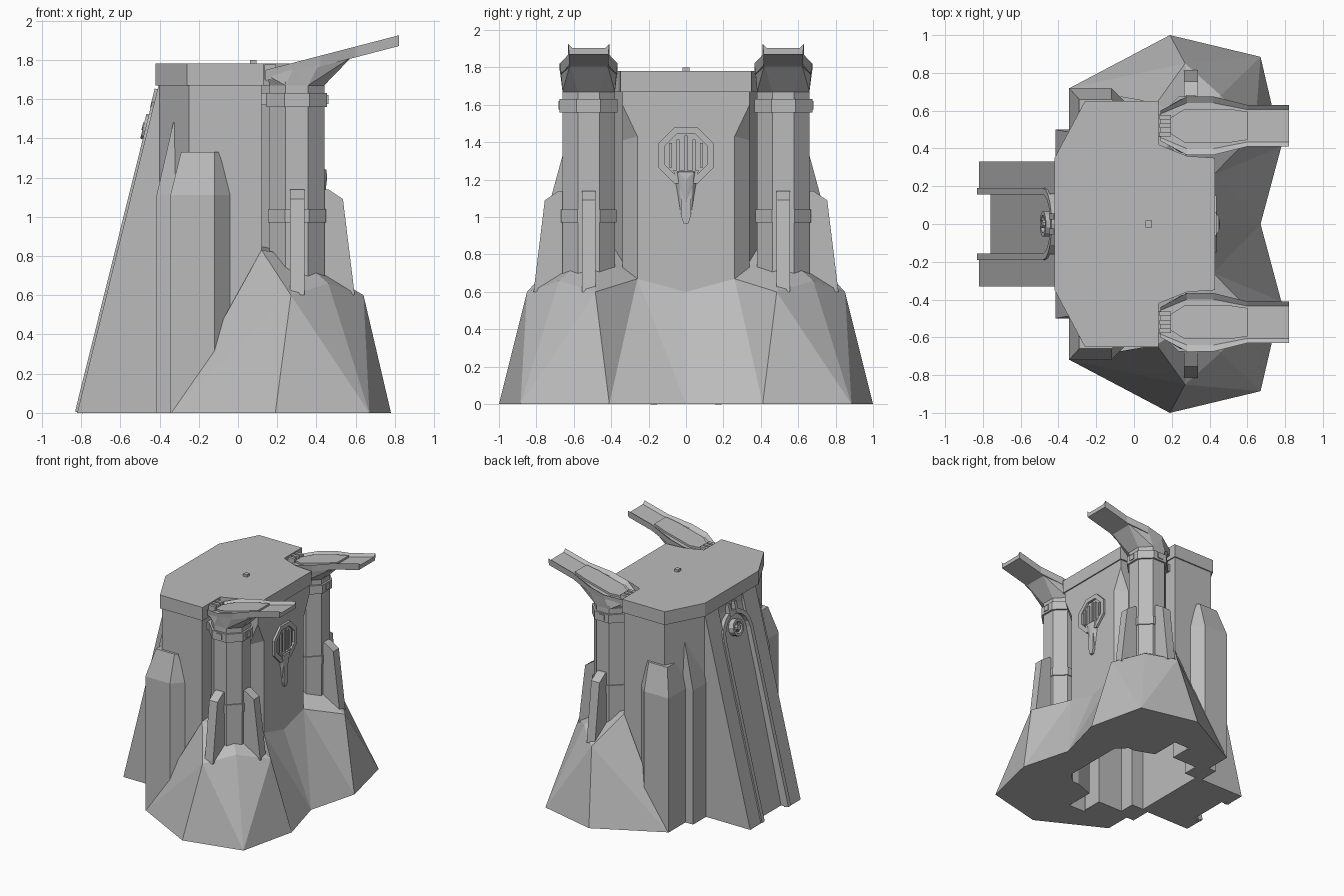
import bpy, bmesh, math
from mathutils import Matrix, Vector

cube = bpy.data.objects.get("Cube")
if cube:
    bpy.data.objects.remove(cube, do_unlink=True)

GREY = (0.5, 0.5, 0.5, 1)
stone = bpy.data.materials.new("grey stone")
stone.use_nodes = True
stone.diffuse_color = GREY
stone.node_tree.nodes["Principled BSDF"].inputs["Base Color"].default_value = GREY


def finish(name, bm, mirror=False, matrix=None):
    if matrix:
        bm.transform(matrix)
    bmesh.ops.recalc_face_normals(bm, faces=bm.faces)
    mesh = bpy.data.meshes.new(name)
    bm.to_mesh(mesh)
    bm.free()
    mesh.materials.append(stone)
    ob = bpy.data.objects.new(name, mesh)
    bpy.context.collection.objects.link(ob)
    if mirror:
        mod = ob.modifiers.new("mirror", "MIRROR")
        mod.use_axis = (False, True, False)
        mod.use_mirror_merge = True
    return ob


def loft(name, rings, mirror=False, matrix=None, caps=(True, True)):
    """Skin equal-sized rings of points."""
    bm = bmesh.new()
    rows = [[bm.verts.new(p) for p in ring] for ring in rings]
    n = len(rows[0])
    for a, b in zip(rows, rows[1:]):
        for i in range(n):
            j = (i + 1) % n
            bm.faces.new((a[i], a[j], b[j], b[i]))
    for row, cap in zip((rows[0], rows[-1]), caps):
        if cap:
            bm.faces.new(row)
    return finish(name, bm, mirror, matrix)


def prism(name, pts, z0, z1, mirror=False, matrix=None, caps=(True, True)):
    rings = [[(x, y, z) for x, y in pts] for z in (z0, z1)]
    return loft(name, rings, mirror, matrix, caps)


def side_prism(name, pts, y0, y1, mirror=False):
    return loft(name, [[(x, y, z) for x, z in pts] for y in (y0, y1)], mirror)


def hull(name, pts, mirror=False):
    bm = bmesh.new()
    for p in pts:
        bm.verts.new(p)
    out = bmesh.ops.convex_hull(bm, input=bm.verts)
    bmesh.ops.delete(bm, geom=list(set(out["geom_interior"])), context="VERTS")
    return finish(name, bm, mirror)


def box(name, lo, hi, mirror=False, matrix=None):
    pts = [(lo[0], lo[1]), (hi[0], lo[1]), (hi[0], hi[1]), (lo[0], hi[1])]
    return prism(name, pts, lo[2], hi[2], mirror, matrix)


def octagon(apothem, cx=0, cy=0, n=8):
    r = apothem / math.cos(math.pi / n)
    return [(cx + r * math.cos((i + .5) * 2 * math.pi / n),
             cy + r * math.sin((i + .5) * 2 * math.pi / n)) for i in range(n)]


def both_sides(half):
    return half + [(x, -y) for x, y in reversed(half)]


def ring(name, outer, inner, depth, matrix, n=8, mirror=False):
    o, i = octagon(outer, n=n), octagon(inner, n=n)
    rings = [[(x, y, z) for x, y in p] for p, z in
             ((i, 0), (o, 0), (o, depth), (i, depth), (i, 0))]
    return loft(name, rings, mirror, matrix, (False, False))


# Main block and roof slab, both notched for the corner towers
WALL = [(-.40, .33), (-.25, .64), (.12, .64), (.12, .40), (.28, .34), (.34, .34), (.42, .26)]
prism("main_wall", both_sides(WALL), 0, 1.68, caps=(False, True))
prism("roof_slab", both_sides([(-.42, .35), (-.26, .65), (.13, .65), (.13, .42),
                               (.28, .36), (.43, .35)]), 1.67, 1.78)
hull("wall_corner_bracket", [(.42, .25, 1.41), (.42, .25, 1.67), (.42, .34, 1.6), (.42, .34, 1.67),
                             (.34, .34, 1.41), (.30, .34, 1.67), (.30, .25, 1.67)], True)
box("roof_knob", (.06, -.018, 1.78), (.095, .018, 1.80))

# Rocky base, one half mirrored
ROCK = dict(a=(-.34, .72, 0), b=(.19, 1, 0), c=(.67, .885, 0), d=(.78, .41, 0), e=(.67, 0, 0),
            B=(.27, .85, .6), C=(.46, .68, .66), D=(.64, .485, .6), E=(.42, 0, .6),
            F=(.42, .26, .67), G=(.12, .64, .83), H=(.12, .36, .85), T=(.3, .52, .8))
bm = bmesh.new()
vs = {k: bm.verts.new(p) for k, p in ROCK.items()}
for f in "abB aBG bcB cCB cdD cDC dFD deF eEF BCT CDT DFT BTG GTH TFH".split():
    bm.faces.new([vs[k] for k in f])
inner = [bm.verts.new((x, y, 0)) for x, y in [(.42, 0)] + WALL[:0:-1]]
bm.faces.new([vs[k] for k in "abcde"] + inner)
finish("rock_base", bm, True)


# Side buttresses with tapered tops
def buttress(name, low, top, shoulder, height):
    loft(name, [[(x, y, z) for x, y in p] for p, z in
                ((low, 0), (low, shoulder), (top, height))], True)


buttress("large_buttress",
         [(-.345, .45), (-.345, .72), (-.12, .72), (-.02, .62), (-.02, .45)],
         [(-.29, .45), (-.29, .66), (-.12, .66), (-.10, .645), (-.10, .45)], 1.11, 1.33)
buttress("narrow_buttress",
         [(-.415, .32), (-.415, .50), (-.25, .50), (-.25, .32)],
         [(-.33, .38), (-.33, .485), (-.25, .485), (-.25, .38)], 1.11, 1.48)

# Sloped back ramp: two wings and a sunken middle
side_prism("ramp_wing", [(-.82, 0), (-.405, 1.67), (-.36, 1.67), (-.36, 0)], .16, .33, True)
side_prism("ramp_middle", [(-.76, 0), (-.40, 1.60), (-.36, 1.60), (-.36, 0)], -.165, .165)

# Frame lying on the slope: local x = across, y = up the slope, z = outward
up = Vector((.415, 0, 1.67)).normalized()
out = Vector((-up.z, 0, up.x))
across = up.cross(out)
slope = Matrix((across, up, out)).transposed().to_4x4()
slope.translation = (-.82, 0, 0)


def arch(r, steps=10):
    return [(r * math.cos(math.pi * i / steps), 1.45 + r * math.sin(math.pi * i / steps))
            for i in range(steps + 1)]


rail = [(.19, .004)] + arch(.19) + [(-.19, .004), (-.155, .004)] + arch(.155)[::-1] + [(.155, .004)]
prism("ramp_rail", rail, -.03, .012, matrix=slope)
wheel = slope @ Matrix.Translation((0, 1.50, -.02))
ring("wheel_rim", .065, .045, .045, wheel, 12)
prism("wheel_hub", octagon(.02), -.03, .05, matrix=wheel)
for i in range(3):
    box("wheel_spoke", (-.055, -.006, 0), (.055, .006, .025),
        matrix=wheel @ Matrix.Rotation(i * math.pi / 3, 4, "Z"))
for y in (-.04, .04):
    box("ramp_bracket", (y - .015, 1.60, -.03), (y + .015, 1.70, .015), matrix=slope)

# Barred octagonal window with a spout, on the +x wall
wall_face = Matrix(((0, 0, 1, .42), (1, 0, 0, 0), (0, 1, 0, 1.33), (0, 0, 0, 1)))
ring("window_frame", .15, .115, .018, wall_face)
for i in range(-2, 3):
    y = i * .042
    h = .105 - .02 * abs(i)
    box("window_bar", (y - .008, -h, 0), (y + .008, h, .012), matrix=wall_face)
tongue = [(.07, -.08), (.03, -.17), (.025, -.33), (.012, -.365)]
prism("window_spout", tongue + [(-x, z) for x, z in reversed(tongue)], 0, .02, matrix=wall_face)
hull("spout_lip", [(.42, .065, 1.25), (.42, -.065, 1.25), (.45, .04, 1.24), (.45, -.04, 1.24),
                   (.455, 0, 1.20), (.42, .028, 1.02), (.42, -.028, 1.02), (.44, 0, 1.08)])

# Corner towers with bands
TX, TY = .30, .52
prism("tower_shaft", octagon(.14, TX, TY), .6, 1.69, True)
prism("tower_lower_band", octagon(.148, TX, TY), .97, 1.04, True)
prism("tower_upper_band", octagon(.155, TX, TY), 1.56, 1.63, True)
box("band_clasp_front", (.44, TY - .025, 1.575), (.462, TY + .025, 1.62), True)
box("band_clasp_side", (TX - .025, TY + .14, 1.575), (TX + .025, TY + .162, 1.62), True)
box("band_wall_tie", (.11, TY - .06, 1.57), (.17, TY + .06, 1.63), True)

# Leaning fins on the outer faces of each tower
fin = [(.12, .6), (.12, 1.14), (.16, 1.14), (.235, 1.09), (.295, .6)]
side_prism("tower_fin_front", [(TX + d, z) for d, z in fin], TY - .037, TY + .037, True)
loft("tower_fin_side", [[(x, TY + d, z) for d, z in fin] for x in (.265, .34)], True)


# Tower heads carrying sloped open channels
def arm_z(x):
    return 1.925 + .26 * (x - .82)


head = [(x, y, 1.67) for x, y in octagon(.14, TX, TY)]
for x, w, z in ((.15, .08, 1.72), (.28, .15, 1.75), (.42, .15, 1.79), (.58, .10, 1.815)):
    head += [(x, TY - w, z), (x, TY + w, z)]
hull("tower_head", head, True)

sections = []
for x, w in ((.14, .08), (.28, .155), (.42, .155), (.60, .11), (.82, .11)):
    t = arm_z(x)
    sections.append([(x, TY + k * w, t - d) for k, d in
                     ((-1, 0), (-.78, .022), (.78, .022), (1, 0), (.95, .055), (-.95, .055))])
loft("channel_arm", sections, True)
plate = [(.19, .04), (.27, .09), (.50, .09), (.60, .075)]
hull("channel_plate", [(x, TY + s * w, arm_z(x) - d) for x, w in plate
                       for s in (-1, 1) for d in (.03, .006)], True)
for i in (-1, 0, 1):
    y = TY + i * .045
    box("channel_rung", (.135, y - .013, 1.70), (.195, y + .013, 1.775), True)
